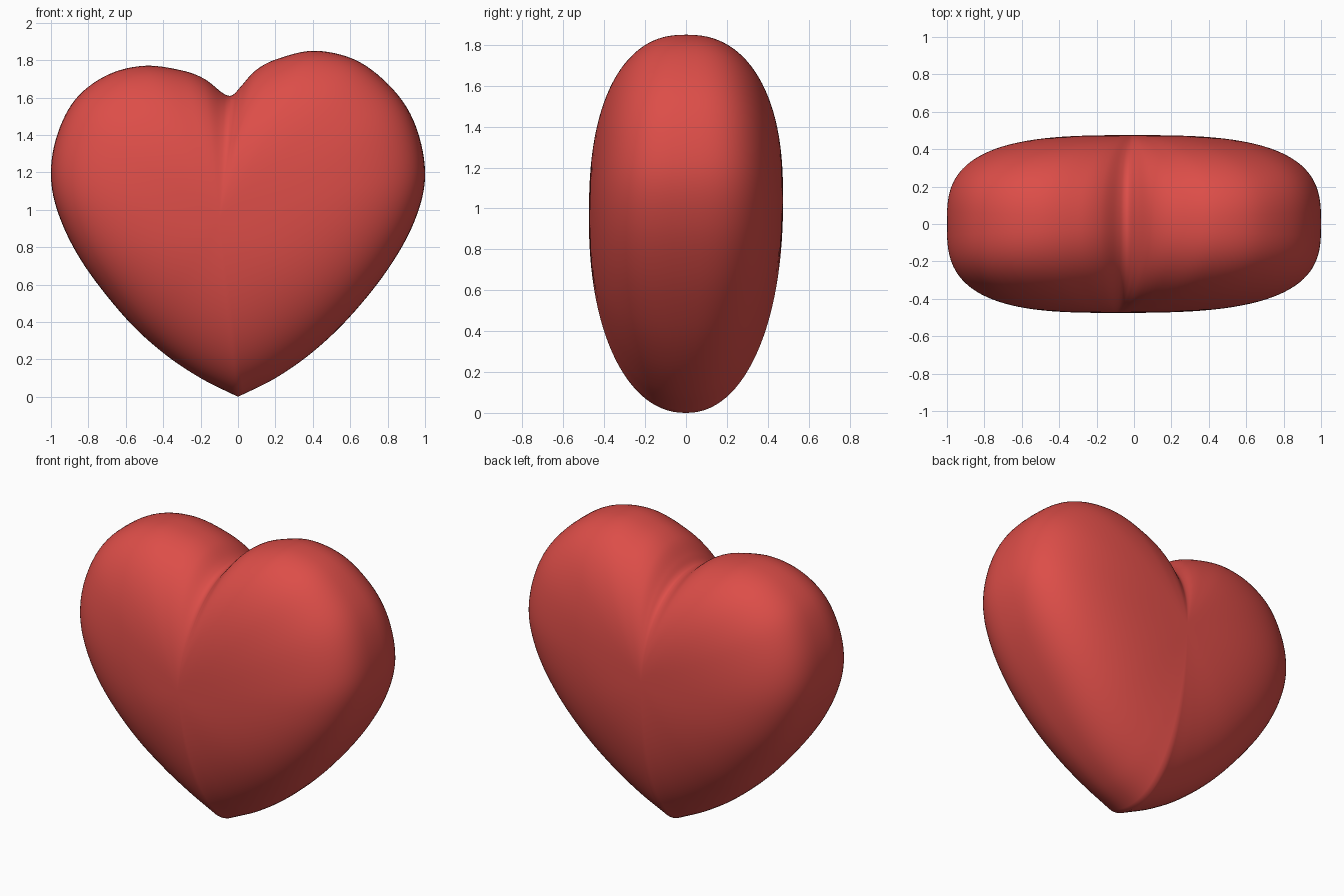
import bpy, bmesh, math
from mathutils import Vector

cube = bpy.data.objects.get("Cube")
if cube:
    bpy.data.objects.remove(cube, do_unlink=True)

# Heart outline in x, z: from the tip up the left lobe, over the cleft, back down
OUTLINE = [Vector(p) for p in (
    (0, 0), (.2, .1), (.4, .24), (.6, .43), (.8, .68), (.94, .93), (1, 1.17),
    (.96, 1.42), (.85, 1.62), (.65, 1.79), (.42, 1.85), (.22, 1.81), (.1, 1.75),
    (.02, 1.665), (-.02, 1.62), (-.05, 1.61), (-.09, 1.63), (-.18, 1.7),
    (-.3, 1.745), (-.5, 1.77), (-.7, 1.72), (-.87, 1.59), (-.97, 1.39),
    (-1, 1.17), (-.95, .95), (-.82, .7), (-.6, .42), (-.4, .235), (-.2, .1), (0, 0))]
STEPS, RINGS, DEPTH = 7, 28, .475


def smooth_path(points):
    """Catmull-Rom path that stays pointed at its shared end."""
    pts = [2 * points[0] - points[1]] + points + [2 * points[-1] - points[-2]]
    path = []
    for a, b, c, d in zip(pts, pts[1:], pts[2:], pts[3:]):
        for i in range(STEPS):
            t = i / STEPS
            path.append((2 * b + (c - a) * t + (2 * a - 5 * b + 4 * c - d) * t * t
                         + (3 * b - a - 3 * c + d) * t ** 3) / 2)
    return path


def bridge(bm, ring_a, ring_b):
    for i in range(len(ring_a)):
        j = (i + 1) % len(ring_a)
        bm.faces.new((ring_a[i], ring_a[j], ring_b[j], ring_b[i]))


def puff(bm, rim, path, centre, side):
    """Fill one side of the rim with rings that swell towards the centre."""
    previous = rim
    for k in range(RINGS - 1, 0, -1):
        angle = math.pi / 2 * k / RINGS
        ring = []
        for p in path:
            ray = p - centre
            # Boxier roundness sideways, softer towards top and tip
            power = 2.15 + .9 * ray.x ** 2 / ray.length_squared
            q = centre + ray * math.sin(angle) ** (2 / power)
            y = side * DEPTH * math.cos(angle) ** (2 / power)
            ring.append(bm.verts.new((q.x, y, q.y)))
        bridge(bm, previous, ring)
        previous = ring
    pole = bm.verts.new((centre.x, side * DEPTH, centre.y))
    for i in range(len(previous)):
        bm.faces.new((previous[i], previous[(i + 1) % len(previous)], pole))


# Puffed heart body: front and back share one rim
path = smooth_path(OUTLINE)
bm = bmesh.new()
rim = [bm.verts.new((p.x, 0, p.y)) for p in path]
puff(bm, rim, path, Vector((-.1, .95)), -1)
puff(bm, rim, path, Vector((-.01, 1.04)), 1)
bmesh.ops.recalc_face_normals(bm, faces=bm.faces)
mesh = bpy.data.meshes.new("heart")
bm.to_mesh(mesh)
bm.free()
for face in mesh.polygons:
    face.use_smooth = True
heart = bpy.data.objects.new("heart", mesh)
bpy.context.collection.objects.link(heart)

# Red surface
red = bpy.data.materials.new("red")
red.use_nodes = True
red.diffuse_color = (.72, .075, .065, 1)
red.node_tree.nodes["Principled BSDF"].inputs["Base Color"].default_value = red.diffuse_color
mesh.materials.append(red)
